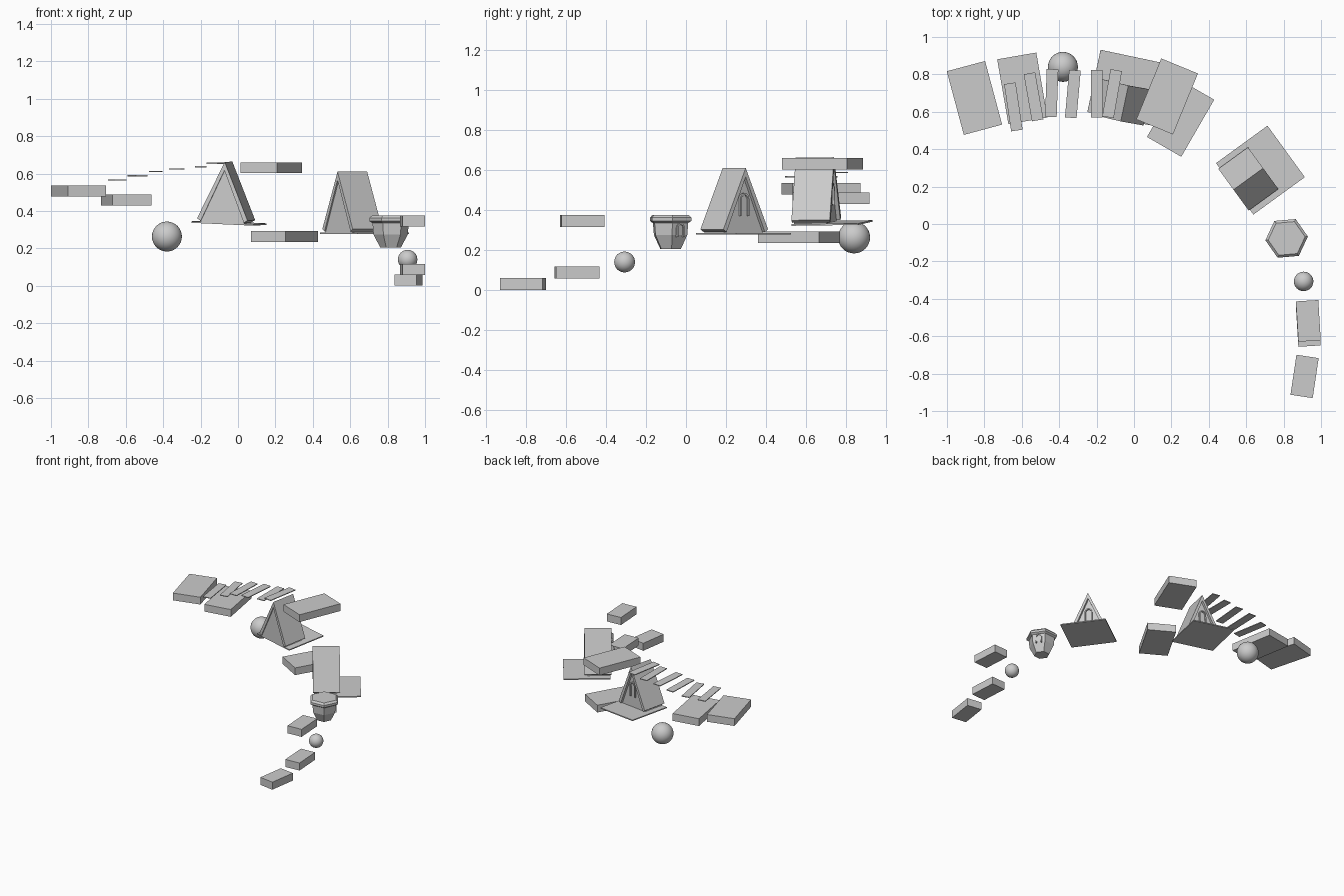
import bpy, bmesh
from math import radians, cos, sin, pi
from mathutils import Matrix, Vector

if "Cube" in bpy.data.objects:
    bpy.data.objects.remove(bpy.data.objects["Cube"])


def finish(name, bm, matrix):
    bmesh.ops.recalc_face_normals(bm, faces=bm.faces[:])
    me = bpy.data.meshes.new(name)
    bm.to_mesh(me)
    bm.free()
    ob = bpy.data.objects.new(name, me)
    ob.matrix_world = matrix
    bpy.context.collection.objects.link(ob)
    return ob


def place(x, y, z, deg):
    return Matrix.Translation((x, y, z)) @ Matrix.Rotation(radians(deg), 4, 'Z')


def box(name, size, matrix):
    """Box resting on its local z = 0."""
    bm = bmesh.new()
    bmesh.ops.create_cube(bm, size=1)
    for v in bm.verts:
        v.co = Vector((v.co.x * size[0], v.co.y * size[1], (v.co.z + 0.5) * size[2]))
    return finish(name, bm, matrix)


def extrude(name, pts, x0, x1, matrix):
    """Extrude a (y, z) profile along local x."""
    bm = bmesh.new()
    face = bm.faces.new([bm.verts.new((x0, y, z)) for y, z in pts])
    res = bmesh.ops.extrude_face_region(bm, geom=[face])
    for v in res['geom']:
        if isinstance(v, bmesh.types.BMVert):
            v.co.x = x1
    return finish(name, bm, matrix)


def arch(w, h, z):
    """Round-topped outline standing on height z."""
    r = w / 2
    return [(-r, z), (r, z)] + [(r * cos(a * pi / 6), z + h - r + r * sin(a * pi / 6))
                                for a in range(7)]


def arch_frame(w, h, z, t):
    """Closed band outline around an arch, open at the foot."""
    outer, inner = arch(w, h, z), arch(w - 2 * t, h - t, z)
    return outer[1:] + outer[:1] + inner[:1] + inner[:0:-1]


def ball(name, loc, r):
    bpy.ops.mesh.primitive_uv_sphere_add(segments=32, ring_count=16, radius=r, location=loc)
    bpy.context.object.name = name
    bpy.ops.object.shade_smooth()


# Stepping blocks: x, y, base z, heading of the long side
for i, (x, y, z, a) in enumerate([(0.912, -0.815, 0.0, 81.5),
                                  (0.932, -0.545, 0.057, 93.5),
                                  (0.932, -0.518, 0.316, 93.5)]):
    box(f"small_block_{i + 1}", (0.216, 0.12, 0.06), place(x, y, z, a))
for i, (x, y, z, a) in enumerate([(0.249, 0.565, 0.235, 60),
                                  (0.177, 0.682, 0.602, 67.7),
                                  (-0.597, 0.725, 0.43, 99.8),
                                  (-0.853, 0.674, 0.478, 105)]):
    box(f"large_block_{i + 1}", (0.352, 0.212, 0.058), place(x, y, z, a))

# Thin bridge planks
for i, (x, y, z, a) in enumerate([(-0.645, 0.626, 0.563, 98.5),
                                  (-0.537, 0.68, 0.585, 100),
                                  (-0.44, 0.7, 0.607, 88),
                                  (-0.327, 0.695, 0.622, 85),
                                  (-0.2, 0.697, 0.633, 90),
                                  (-0.117, 0.697, 0.652, 80)]):
    box(f"bridge_plank_{i + 1}", (0.255, 0.062, 0.006), place(x, y, z, a))

# Floating balls
ball("small_ball", (0.907, -0.307, 0.14), 0.052)
ball("large_ball", (-0.38, 0.84, 0.263), 0.08)


# A-frame hut on a thin square deck, door towards local +x
def hut(name, matrix):
    box(name + "_deck", (0.34, 0.34, 0.008), matrix)
    m = matrix @ Matrix.Translation((-0.08, 0, 0.008))
    roof = [(0, 0.325), (0.138, 0.018), (0.118, 0.005), (0, 0.28), (-0.118, 0.005), (-0.138, 0.018)]
    extrude(name + "_roof", roof, -0.098, 0.098, m)
    extrude(name + "_walls", [(-0.12, 0), (0.12, 0), (0, 0.282)], -0.09, 0.078, m)
    extrude(name + "_door_frame", arch_frame(0.056, 0.115, 0.085, 0.009), 0.075, 0.09, m)
    extrude(name + "_door", arch(0.042, 0.1, 0.085), 0.075, 0.081, m)


hut("first_hut", place(0.676, 0.288, 0.277, 36))
tilt = Matrix.Rotation(radians(1.3), 4, 'X') @ Matrix.Rotation(radians(2.4), 4, 'Y')
hut("second_hut", Matrix.Translation((-0.048, 0.73, 0.331)) @ tilt
    @ Matrix.Rotation(radians(78), 4, 'Z'))


# Hexagonal hanging pod: stacked rings of (radius, z)
def hex_stack(name, rings, matrix):
    bm = bmesh.new()
    loops = [[bm.verts.new((r * cos(k * pi / 3), r * sin(k * pi / 3), z)) for k in range(6)]
             for r, z in rings]
    for a, b in zip(loops, loops[1:]):
        for k in range(6):
            bm.faces.new((a[k], a[(k + 1) % 6], b[(k + 1) % 6], b[k]))
    bm.faces.new(loops[0])
    bm.faces.new(loops[-1])
    return finish(name, bm, matrix)


pod = place(0.816, -0.077, 0, 5)
hex_stack("pod_body", [(0.056, 0.204), (0.092, 0.275), (0.098, 0.342)], pod)
hex_stack("pod_roof", [(0.098, 0.335), (0.114, 0.345), (0.114, 0.362), (0.099, 0.376)], pod)
pod_door = pod @ Matrix.Rotation(radians(30), 4, 'Z')
extrude("pod_door_frame", arch_frame(0.048, 0.07, 0.265, 0.008), 0.07, 0.09, pod_door)
